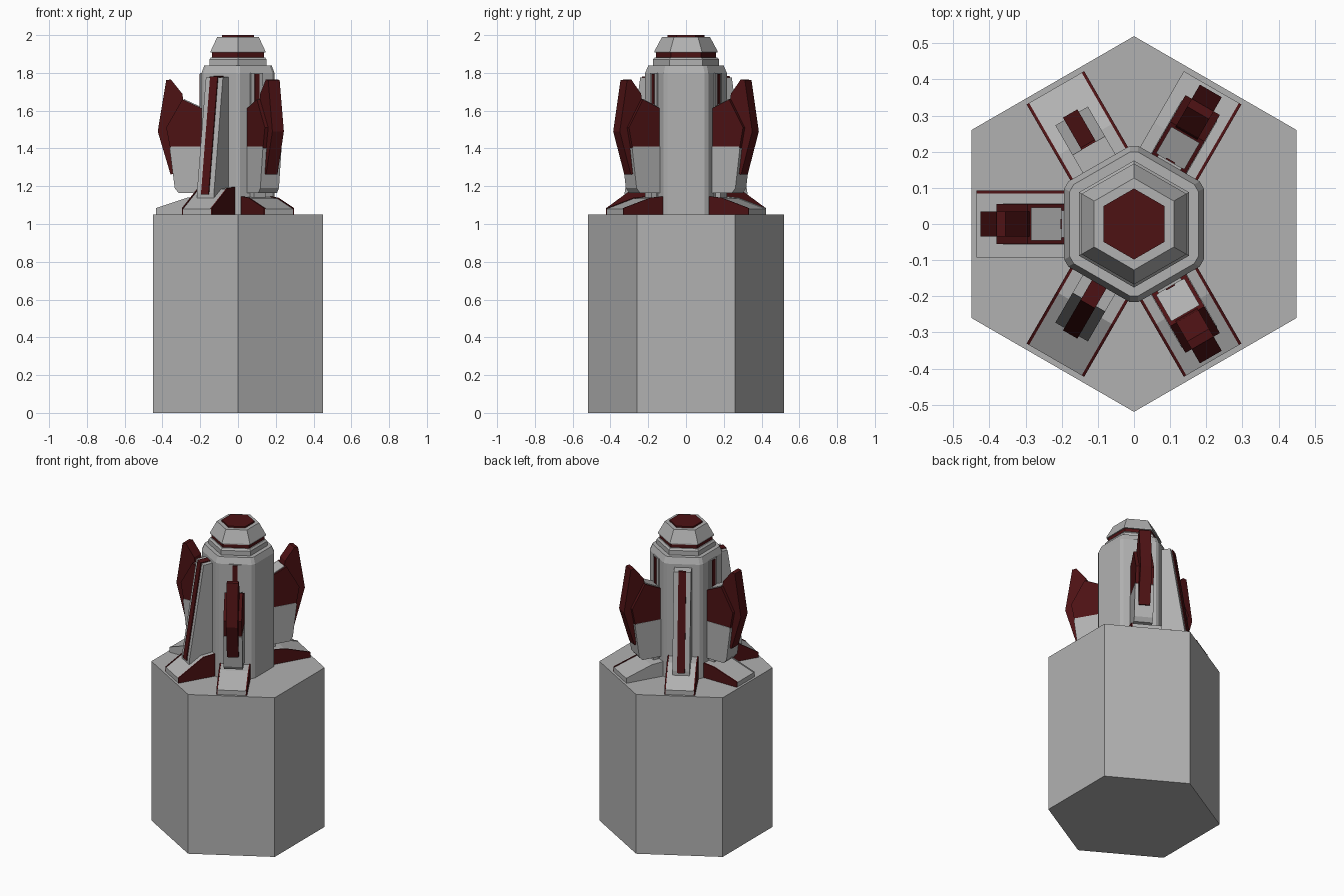
import bpy, bmesh, math

if "Cube" in bpy.data.objects:
    bpy.data.objects.remove(bpy.data.objects["Cube"])


def material(name, rgb):
    m = bpy.data.materials.new(name)
    m.diffuse_color = (*rgb, 1)
    m.use_nodes = True
    m.node_tree.nodes["Principled BSDF"].inputs["Base Color"].default_value = m.diffuse_color
    return m


GREY = material("light grey", (0.44, 0.44, 0.44))
RED = material("dark red", (0.075, 0.006, 0.007))


def finish(name, bm, mat):
    bmesh.ops.recalc_face_normals(bm, faces=bm.faces)
    me = bpy.data.meshes.new(name)
    bm.to_mesh(me)
    bm.free()
    me.materials.append(mat)
    ob = bpy.data.objects.new(name, me)
    bpy.context.collection.objects.link(ob)
    return ob


def hex_loft(name, rings, mat, chamfer=0.0):
    """Stack of hexagon rings (apothem, z), corners optionally cut."""
    bm = bmesh.new()
    loops = []
    for a, z in rings:
        loop = []
        h = a * math.tan(math.pi / 6)
        for k in range(6):
            t = math.radians(60 * k)
            c, s = math.cos(t), math.sin(t)
            for y in ((-h + chamfer, h - chamfer) if chamfer else (h,)):
                loop.append(bm.verts.new((a * c - y * s, a * s + y * c, z)))
        loops.append(loop)
    n = len(loops[0])
    for lo, hi in zip(loops, loops[1:]):
        for i in range(n):
            j = (i + 1) % n
            bm.faces.new((lo[i], lo[j], hi[j], hi[i]))
    bm.faces.new(loops[0][::-1])
    bm.faces.new(loops[-1])
    return finish(name, bm, mat)


def radial(name, profile, t0, t1, angle, mat):
    """Extrude an (r, z) profile sideways from t0 to t1, facing the given angle."""
    bm = bmesh.new()
    a = math.radians(angle)
    c, s = math.cos(a), math.sin(a)
    sides = [[bm.verts.new((r * c - t * s, r * s + t * c, z)) for r, z in profile]
             for t in (t0, t1)]
    n = len(profile)
    for i in range(n):
        j = (i + 1) % n
        bm.faces.new((sides[0][i], sides[0][j], sides[1][j], sides[1][i]))
    bm.faces.new(sides[0])
    bm.faces.new(sides[1][::-1])
    return finish(name, bm, mat)


# base and tower
hex_loft("hex_base", [(0.45, 0), (0.45, 1.05)], GREY)
hex_loft("tower", [(0.193, 1.04), (0.193, 1.80), (0.178, 1.84)], GREY, 0.013)
hex_loft("tower_collar", [(0.152, 1.83), (0.152, 1.87), (0.143, 1.882)], GREY)
hex_loft("red_ring", [(0.137, 1.87), (0.137, 1.915)], RED)
hex_loft("cap", [(0.145, 1.907), (0.145, 1.915), (0.11, 1.99)], GREY)
hex_loft("cap_plate", [(0.085, 1.985), (0.085, 2.0)], RED)


def foot(angle, inner_z, knee_z, both):
    prof = [(0.17, 1.04), (0.435, 1.04), (0.435, 1.08), (0.27, knee_z), (0.17, inner_z)]
    radial("foot", prof, -0.085, 0.085, angle, GREY)
    plate = [(r, z + (0.004 if z > 1.05 else 0)) for r, z in prof]
    radial("foot_side_plate", plate, -0.092, -0.084, angle, RED)
    radial("foot_side_plate", plate, 0.084, 0.092, angle, RED if both else GREY)


# wings on three faces
def wing(angle, both):
    foot(angle, 1.145, 1.135, both)
    radial("tower_rail", [(0.18, 1.06), (0.20, 1.06), (0.20, 1.80), (0.18, 1.80)],
           -0.037, 0.037, angle, GREY)
    radial("rail_stripe", [(0.19, 1.16), (0.204, 1.16), (0.204, 1.795), (0.19, 1.795)],
           -0.014, 0.014, angle, RED)
    radial("wing_strut", [(0.18, 1.08), (0.23, 1.08), (0.23, 1.18), (0.18, 1.18)],
           -0.035, 0.035, angle, GREY)
    radial("wing_pod", [(0.19, 1.165), (0.315, 1.165), (0.335, 1.19), (0.362, 1.40),
                        (0.355, 1.41), (0.19, 1.41)], -0.057, 0.057, angle, GREY)
    radial("wing_slab", [(0.19, 1.39), (0.357, 1.39), (0.38, 1.51), (0.295, 1.66),
                         (0.19, 1.612)], -0.055, 0.055, angle, RED)
    radial("slab_panel", [(0.20, 1.61), (0.285, 1.65), (0.285, 1.661), (0.20, 1.622)],
           -0.045, 0.045, angle, GREY)
    radial("wing_blade", [(0.345, 1.265), (0.357, 1.262), (0.425, 1.49), (0.38, 1.762),
                          (0.355, 1.765), (0.295, 1.69), (0.28, 1.60), (0.31, 1.40)],
           -0.035, 0.035, angle, RED)


for ang, both_red in ((60, False), (180, False), (300, True)):
    wing(ang, both_red)

# sloped buttresses on two faces
for ang, stripe_in in ((120, 0.25), (240, 0.19)):
    foot(ang, 1.195, 1.185, True)
    radial("buttress", [(0.17, 1.10), (0.345, 1.10), (0.345, 1.165), (0.25, 1.775),
                        (0.17, 1.78)], -0.052, 0.052, ang, GREY)
    radial("buttress_stripe", [(stripe_in, 1.70), (0.33, 1.155), (0.353, 1.155),
                               (0.256, 1.78), (stripe_in, 1.784)],
           -0.023, 0.023, ang, RED)
